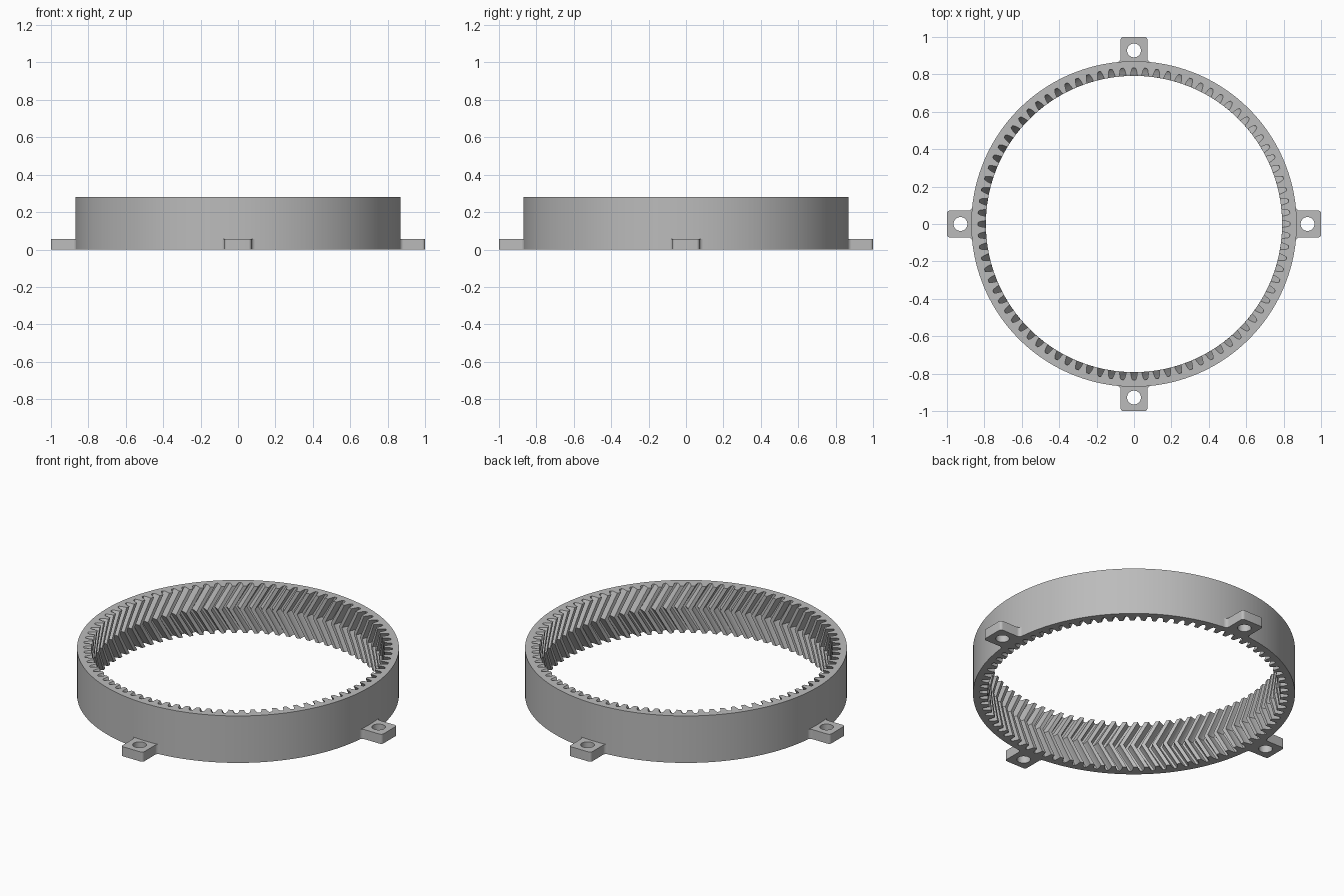
import bpy, bmesh, math

cube = bpy.data.objects.get("Cube")
if cube:
    bpy.data.objects.remove(cube, do_unlink=True)

TEETH = 84
R_OUT, HEIGHT = 0.87, 0.28
TWIST = 0.098                      # tooth lean at mid height
TAB_W, TAB_H, FILLET, CORNER = 0.072, 0.057, 0.02, 0.015
HOLE_Y, HOLE_R = 0.928, 0.037

grey = bpy.data.materials.new("grey_metal")
grey.use_nodes = True
colour = (0.5, 0.5, 0.5, 1)
grey.diffuse_color = colour
grey.node_tree.nodes["Principled BSDF"].inputs["Base Color"].default_value = colour


def finish(bm, name):
    bmesh.ops.recalc_face_normals(bm, faces=bm.faces[:])
    mesh = bpy.data.meshes.new(name)
    bm.to_mesh(mesh)
    bm.free()
    mesh.materials.append(grey)
    obj = bpy.data.objects.new(name, mesh)
    bpy.context.collection.objects.link(obj)
    bpy.ops.object.select_all(action='DESELECT')
    obj.select_set(True)
    bpy.context.view_layer.objects.active = obj
    bpy.ops.object.shade_smooth_by_angle(angle=math.radians(25))
    return obj


def arc(cx, cy, r, start, end, steps):
    return [(cx + r * math.cos(start + (end - start) * i / steps),
             cy + r * math.sin(start + (end - start) * i / steps))
            for i in range(steps + 1)]


# Ring with herringbone teeth: (half gap width in pitches, radius)
flank = [(0.31, 0.792), (0.26, 0.81), (0.20, 0.825), (0.11, 0.835)]
gap = [(-w, r) for w, r in flank] + [(w, r) for w, r in reversed(flank)]
pitch = math.tau / TEETH
inner = [((k + w) * pitch, r) for k in range(TEETH) for w, r in gap]

bm = bmesh.new()


def ring_loop(points, z, turn=0):
    return [bm.verts.new((r * math.cos(a + turn), r * math.sin(a + turn), z))
            for a, r in points]


def bridge(a, b):
    for i in range(len(a)):
        j = (i + 1) % len(a)
        bm.faces.new((a[i], a[j], b[j], b[i]))


LEVELS = 8
loops = []
for i in range(LEVELS + 1):
    t = i / LEVELS
    loops.append(ring_loop(inner, HEIGHT * t, TWIST * (1 - abs(2 * t - 1))))
outer = [(a, R_OUT) for a, r in inner]
low, high = ring_loop(outer, 0), ring_loop(outer, HEIGHT)
for a, b in zip(loops, loops[1:]):
    bridge(a, b)
bridge(loops[-1], high)
bridge(high, low)
bridge(low, loops[0])
finish(bm, "ring_gear")


# Mounting tabs: half outline with fillet and rounded corner, then mirrored
fx = TAB_W + FILLET
fy = math.sqrt((R_OUT + FILLET) ** 2 - fx ** 2)
to_centre = math.pi + math.atan2(fy, fx)
foot = math.atan2(fy, fx)
half = arc(0, 0, R_OUT, math.pi / 2, foot, 6)[:-1]
half += arc(fx, fy, FILLET, to_centre, math.pi, 6)
half += arc(TAB_W - CORNER, 1 - CORNER, CORNER, 0, math.pi / 2, 6)
outline = half + [(-x, y) for x, y in reversed(half[1:])]
hole = arc(0, HOLE_Y, HOLE_R, 0, math.tau, 40)[:-1]


def add_tab(name, angle):
    bm = bmesh.new()
    for loop in (outline, hole):
        verts = [bm.verts.new((x, y, 0)) for x, y in loop]
        for i, v in enumerate(verts):
            bm.edges.new((v, verts[(i + 1) % len(verts)]))
    bmesh.ops.triangle_fill(bm, use_beauty=True, edges=bm.edges[:])
    made = bmesh.ops.extrude_face_region(bm, geom=bm.faces[:], use_keep_orig=True)
    top = [g for g in made["geom"] if isinstance(g, bmesh.types.BMVert)]
    bmesh.ops.translate(bm, verts=top, vec=(0, 0, TAB_H))
    finish(bm, name).rotation_euler.z = angle


for i, side in enumerate(("back", "right", "front", "left")):
    add_tab(side + "_mounting_tab", i * math.pi / 2)
